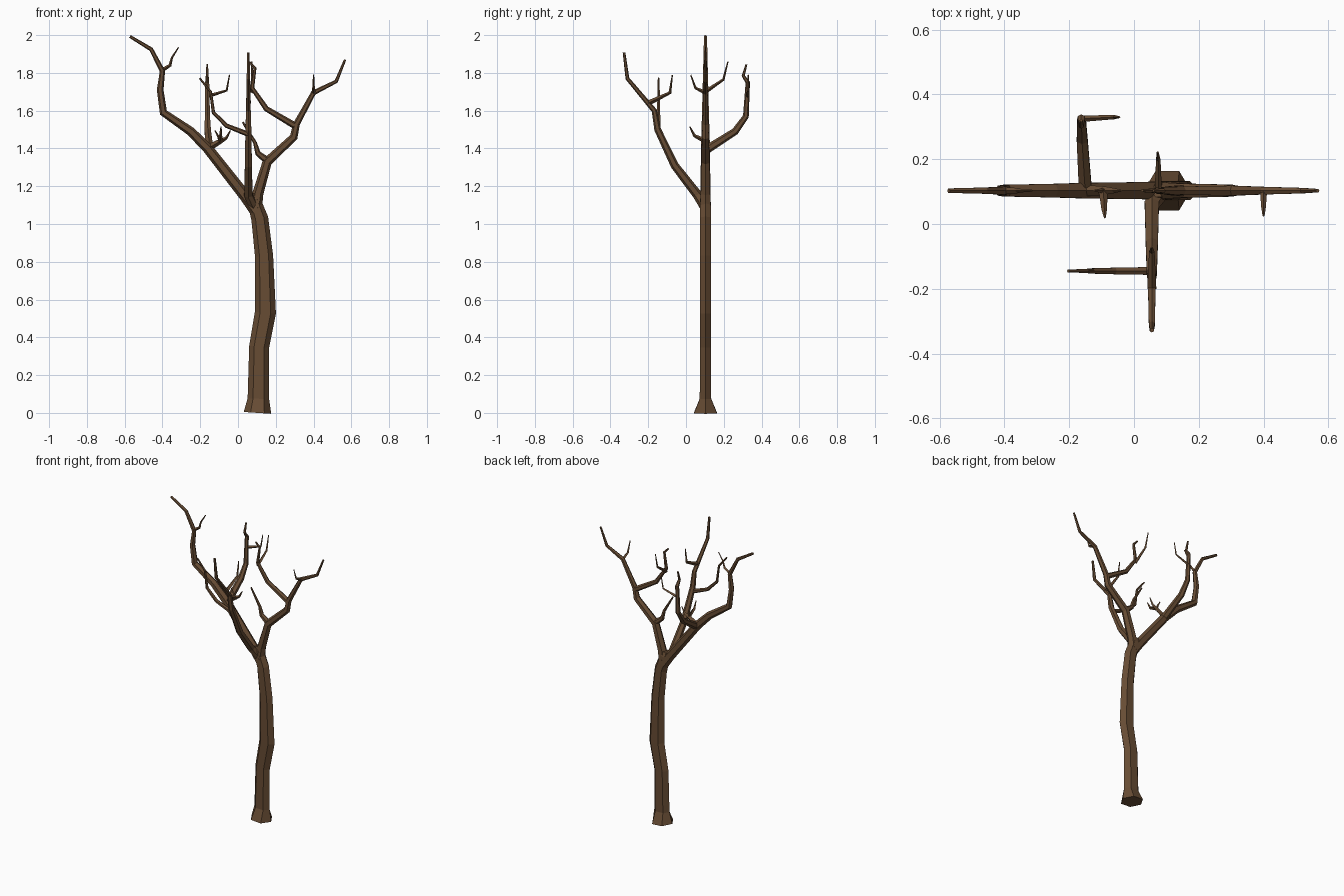
import bpy, bmesh, math
from mathutils import Vector

bark = bpy.data.materials.new("brown bark")
bark.diffuse_color = (0.135, 0.072, 0.034, 1)


def tube(name, path, sides):
    """Flat-faced limb. path: list of (point, in-plane radius, radius across the plane)."""
    bm = bmesh.new()
    pts = [Vector(p[0]) for p in path]
    # a limb lies in an XZ or YZ plane; the plane normal keeps the rings untwisted
    span = [max(p[i] for p in pts) - min(p[i] for p in pts) for i in (0, 1)]
    across = Vector((0, 1, 0)) if span[0] >= span[1] else Vector((1, 0, 0))
    rings = []
    for i, (p, ru, rv) in enumerate(path):
        d_in = (pts[i] - pts[i - 1]).normalized() if i else Vector()
        d_out = (pts[i + 1] - pts[i]).normalized() if i + 1 < len(pts) else Vector()
        d = (d_in + d_out).normalized()
        u = across.cross(d).normalized()
        ring = []
        for k in range(sides):
            a = 2 * math.pi * k / sides
            ring.append(bm.verts.new(pts[i] + u * ru * math.cos(a) + across * rv * math.sin(a)))
        rings.append(ring)
    for a, b in zip(rings, rings[1:]):
        for k in range(sides):
            n = (k + 1) % sides
            bm.faces.new((a[k], a[n], b[n], b[k]))
    bm.faces.new(rings[0][::-1])
    bm.faces.new(rings[-1])
    bmesh.ops.recalc_face_normals(bm, faces=bm.faces)
    me = bpy.data.meshes.new(name)
    bm.to_mesh(me)
    bm.free()
    me.materials.append(bark)
    ob = bpy.data.objects.new(name, me)
    bpy.context.collection.objects.link(ob)


def limb(name, pts, r0, r1, sides=6):
    """Round limb tapering evenly from r0 to r1."""
    n = len(pts) - 1
    radii = [r0 + (r1 - r0) * i / n for i in range(n + 1)]
    tube(name, [(p, r, r) for p, r in zip(pts, radii)], sides)


Y = 0.103

# Trunk: flattened hexagon with a flared foot
trunk = [(0.103, 0, .073, .07), (0.108, .075, .057, .035), (0.112, .35, .053, .034),
         (0.145, .53, .056, .034), (0.138, .83, .048, .033), (0.115, 1.03, .045, .033),
         (0.082, 1.13, .036, .032), (0.075, 1.16, .02, .022)]
tube("trunk", [((x, Y, z), rx, ry) for x, z, rx, ry in trunk], 6)

# Large left branch
limb("left_branch", [(.095, Y, 1.07), (.04, Y, 1.145), (-.16, Y, 1.40), (-.25, Y, 1.49), (-.395, Y, 1.59),
                     (-.412, Y, 1.71), (-.40, Y, 1.81), (-.46, Y, 1.925), (-.572, Y, 1.993)], .034, .008)
limb("left_tip_twig", [(-.40, Y, 1.815), (-.36, Y, 1.84), (-.35, Y, 1.88), (-.315, Y, 1.935)], .011, .003, 4)
limb("left_inner_twig", [(-.16, Y, 1.40), (-.09, Y, 1.44), (-.062, Y, 1.455), (-.04, Y, 1.495)], .018, .003, 4)
limb("left_front_twig", [(-.095, Y, 1.44), (-.092, .045, 1.467), (-.09, .02, 1.515)], .014, .003, 4)
limb("left_small_twig", [(-.095, Y, 1.44), (-.105, Y, 1.465), (-.122, Y, 1.495)], .009, .003, 4)

# Back branch growing from the left branch
limb("back_branch", [(-.15, Y, 1.39), (-.16, .26, 1.49), (-.162, .317, 1.57), (-.163, .327, 1.75),
                     (-.163, .303, 1.785), (-.163, .32, 1.845)], .023, .005)
limb("back_twig", [(-.163, .325, 1.675), (-.06, .33, 1.707), (-.045, .33, 1.79)], .01, .003, 4)

# Large right branch
limb("right_branch", [(.095, Y, 1.09), (.105, Y, 1.16), (.155, Y, 1.33), (.295, Y, 1.46), (.31, Y, 1.53),
                      (.40, Y, 1.695), (.52, Y, 1.755), (.567, Y, 1.87)], .033, .006)
limb("right_front_twig", [(.40, Y, 1.695), (.40, .05, 1.72), (.40, .025, 1.79)], .011, .003, 4)
limb("right_low_branch", [(.155, Y, 1.335), (.105, Y, 1.375), (.09, Y, 1.43), (.025, Y, 1.54)], .02, .005)
limb("right_inner_branch", [(.31, Y, 1.515), (.15, Y, 1.61), (.075, Y, 1.72), (.09, Y, 1.825),
                            (.06, Y, 1.857)], .018, .005)
limb("right_back_twig", [(.075, Y, 1.70), (.075, .198, 1.765), (.073, .222, 1.86)], .011, .003, 4)

# Front branch
limb("front_branch", [(.085, Y, 1.09), (.055, .06, 1.155), (.055, -.06, 1.31), (.055, -.15, 1.50),
                      (.055, -.168, 1.60), (.055, -.31, 1.77), (.055, -.328, 1.908)], .029, .007)
limb("front_side_branch", [(.055, -.145, 1.475), (-.06, -.145, 1.52), (-.13, -.145, 1.59),
                           (-.145, -.145, 1.70), (-.203, -.145, 1.772)], .014, .005)
limb("front_inner_twig", [(.055, -.20, 1.64), (.055, -.085, 1.695), (.055, -.072, 1.79)], .014, .003, 4)
